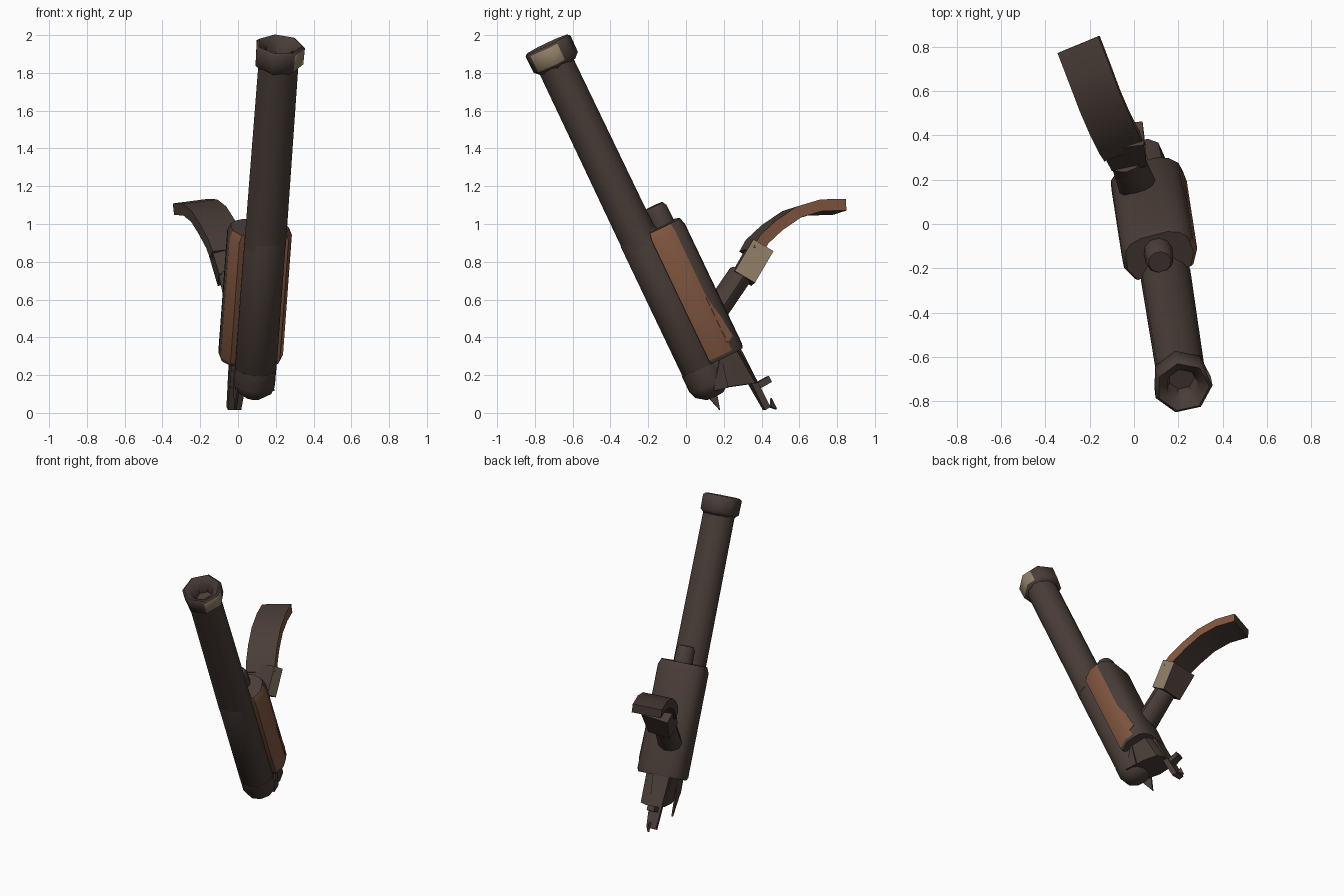
import bpy, bmesh, math
from mathutils import Vector

if "Cube" in bpy.data.objects:
    bpy.data.objects.remove(bpy.data.objects["Cube"])

# Tilted frame: s = sideways, w = towards the rear, u = along the barrel
O = Vector((0.145, -0.249, 0.931))
U = Vector((0.0666, -0.4296, 0.9008)).normalized()
W = Vector((-0.25, 0.87, 0.433)).normalized()
S = W.cross(U).normalized()


def P(s, w, t):
    return O + S * s + W * w + U * t


def material(name, rgb):
    m = bpy.data.materials.new(name)
    m.diffuse_color = (*rgb, 1)
    m.use_nodes = True
    m.node_tree.nodes["Principled BSDF"].inputs["Base Color"].default_value = m.diffuse_color
    return m


MATS = [material("dark_metal", (0.067, 0.046, 0.038)),
        material("rust", (0.215, 0.092, 0.051)),
        material("tan_metal", (0.283, 0.218, 0.141))]


def loft(name, rings, rule=None, smooth=40):
    """Skin a list of equal-length point rings and close both ends."""
    bm = bmesh.new()
    vs = [[bm.verts.new(p) for p in r] for r in rings]
    n = len(vs[0])
    for a, b in zip(vs, vs[1:]):
        for i in range(n):
            j = (i + 1) % n
            bm.faces.new((a[i], a[j], b[j], b[i]))
    bm.faces.new(vs[0][::-1])
    bm.faces.new(vs[-1])
    bmesh.ops.recalc_face_normals(bm, faces=bm.faces)
    bm.normal_update()
    if rule:
        for f in bm.faces:
            f.material_index = rule(f)
    me = bpy.data.meshes.new(name)
    bm.to_mesh(me)
    bm.free()
    for m in MATS:
        me.materials.append(m)
    ob = bpy.data.objects.new(name, me)
    bpy.context.collection.objects.link(ob)
    bpy.ops.object.select_all(action='DESELECT')
    ob.select_set(True)
    bpy.context.view_layer.objects.active = ob
    bpy.ops.object.shade_smooth_by_angle(angle=math.radians(smooth))
    return ob


def turned(name, profile, n, w0=0, phase=0, rule=None, smooth=40, wide=1.0, split=False):
    """Round part on the barrel direction from (radius, t) pairs.
    split adds a vertex in the middle of every flat side."""
    count = 2 * n if split else n
    rings = []
    for r, t in profile:
        ring = []
        for i in range(count):
            a = 2 * math.pi * (i / count + phase / n)
            k = r * math.cos(math.pi / n) if split and i % 2 else r
            ring.append(P(k * math.cos(a) * wide, w0 + k * math.sin(a), t))
        rings.append(ring)
    return loft(name, rings, rule, smooth)


def spike(name, pts, thick=0.012):
    """Thin torn plate from a local (s, w, t) outline."""
    p = [P(*q) for q in pts]
    nrm = (p[1] - p[0]).cross(p[2] - p[0]).normalized() * thick / 2
    loft(name, [[q - nrm for q in p], [q + nrm for q in p]], smooth=20)


# Long barrel and the thicker sleeve beside the body
turned("barrel", [(0.105, -0.05), (0.101, 1.03)], 12, w0=-0.005, wide=1.09)
turned("barrel_sleeve", [(0.1, -0.78), (0.113, -0.76), (0.113, -0.01), (0.104, 0.02)], 12)
turned("lower_collar", [(0.05, -0.935), (0.098, -0.90), (0.113, -0.86), (0.113, -0.765)], 10)


# Hollow muzzle ring with a worn patch at its front right
def muzzle_rule(f):
    c = f.calc_center_median() - O
    a = math.degrees(math.atan2(c.dot(W), c.dot(S)))
    outer = math.hypot(c.dot(W), c.dot(S)) > 0.115 and 1.03 < c.dot(U) < 1.12
    return 2 if outer and -66 < a < 10 else 0


turned("muzzle_ring", [(0.106, 1.0), (0.133, 1.025), (0.135, 1.12), (0.12, 1.133),
                       (0.075, 1.105), (0.06, 1.03)], 7, phase=0.7,
       rule=muzzle_rule, smooth=50, split=True)

# Body housing: flared front panels, rounded back
half = [(0.088, 0.03), (0.135, 0.02), (0.171, 0.09), (0.166, 0.15), (0.157, 0.19),
        (0.125, 0.222), (0.07, 0.24)]
outline = half + [(-s, w) for s, w in reversed(half)]


def section(t, k=1.0):
    return [P(s * k, 0.13 + (w - 0.13) * k, t) for s, w in outline]


def body_rule(f):
    c = f.calc_center_median() - O
    s, w, t = c.dot(S), c.dot(W), c.dot(U)
    panel = abs(s) > 0.1 and w < (0.14 if s > 0 else 0.08)
    return 1 if panel and -0.72 < t < -0.02 else 0


loft("body_housing", [section(-0.765, 0.95), section(-0.745), section(-0.04), section(0.0, 0.9)],
     body_rule, 45)

# Worn lower rear edge of the right rust panel
pts = [(0.167, 0.145, -0.70), (0.167, 0.145, -0.42), (0.161, 0.175, -0.56), (0.159, 0.188, -0.68)]
loft("rust_patch", [[P(s + d, w, t) for s, w, t in pts] for d in (-0.004, 0.003)], lambda f: 1)

# Plug on top of the body
turned("top_plug", [(0.066, -0.03), (0.064, 0.09), (0.052, 0.112)], 10, w0=0.145)

# Narrow tail below the body, with a slanted broken bottom
tail = [(0.09, 0.0), (0.108, 0.1), (0.09, 0.19), (0.045, 0.215)]
tail += [(-s, w) for s, w in reversed(tail)]
loft("tail", [[P(s, w, -0.74) for s, w in tail],
              [P(s * 0.93, w + 0.1 * w, -0.895 - 0.36 * w) for s, w in tail]], smooth=35)

# Torn metal slivers
spike("rear_sliver", [(-0.085, 0.215, -0.76), (0.03, 0.215, -0.76), (0.0, 0.232, -1.12),
                      (-0.07, 0.24, -1.12)], 0.035)
spike("front_sliver", [(-0.095, 0.09, -0.80), (-0.095, -0.04, -0.84), (-0.09, 0.015, -1.02),
                       (-0.095, 0.05, -0.90)])
spike("right_sliver", [(0.108, 0.10, -0.74), (0.10, -0.02, -0.90), (0.10, 0.06, -0.92)])
spike("hook", [(-0.06, 0.22, -0.99), (0.0, 0.225, -0.99), (0.0, 0.315, -0.985),
               (-0.05, 0.315, -0.985)], 0.035)
spike("small_tip", [(-0.01, 0.25, -1.12), (-0.03, 0.28, -1.145), (-0.03, 0.28, -1.08)])

# Bent strap rising from the rear: stub, sleeve, then flat strap
ACROSS = Vector((0.92, 0.38, 0.12)).normalized()
SLEEVE_ACROSS = Vector((0.97, 0.12, 0.1)).normalized()


def sweep(name, path, hw, thick, n, rule=None, across=ACROSS):
    """Sweep a rectangle (n = 4) or an ellipse; hw is (start, end) half width."""
    path = [Vector(p) for p in path]
    last = len(path) - 1
    rings = []
    for i, p in enumerate(path):
        tan = path[min(i + 1, last)] - path[max(i - 1, 0)]
        up = across.cross(tan).normalized()
        h = hw[0] + (hw[1] - hw[0]) * i / last
        if n == 4:
            corners = [(-1, -1), (1, -1), (1, 1), (-1, 1)]
        else:
            corners = [(math.cos(2 * math.pi * k / n), math.sin(2 * math.pi * k / n))
                       for k in range(n)]
        rings.append([p + across * a * h + up * b * thick for a, b in corners])
    return loft(name, rings, rule, 40)


sweep("strap_stub", [(0.03, 0.13, 0.50), (-0.03, 0.29, 0.735)], (0.088, 0.078), 0.064, 10)
sweep("strap_sleeve", [(-0.025, 0.302, 0.712), (-0.055, 0.398, 0.878)], (0.08, 0.098), 0.062, 4,
      lambda f: 2 if f.normal.dot(SLEEVE_ACROSS) > 0.8 else 0, SLEEVE_ACROSS)
sweep("bent_strap", [(-0.05, 0.345, 0.85), (-0.07, 0.375, 0.905), (-0.11, 0.455, 0.98),
                     (-0.155, 0.56, 1.052), (-0.2, 0.68, 1.088), (-0.25, 0.81, 1.09)],
      (0.1, 0.1), 0.031, 4, lambda f: 1 if f.normal.dot(ACROSS) > 0.8 else 0)
